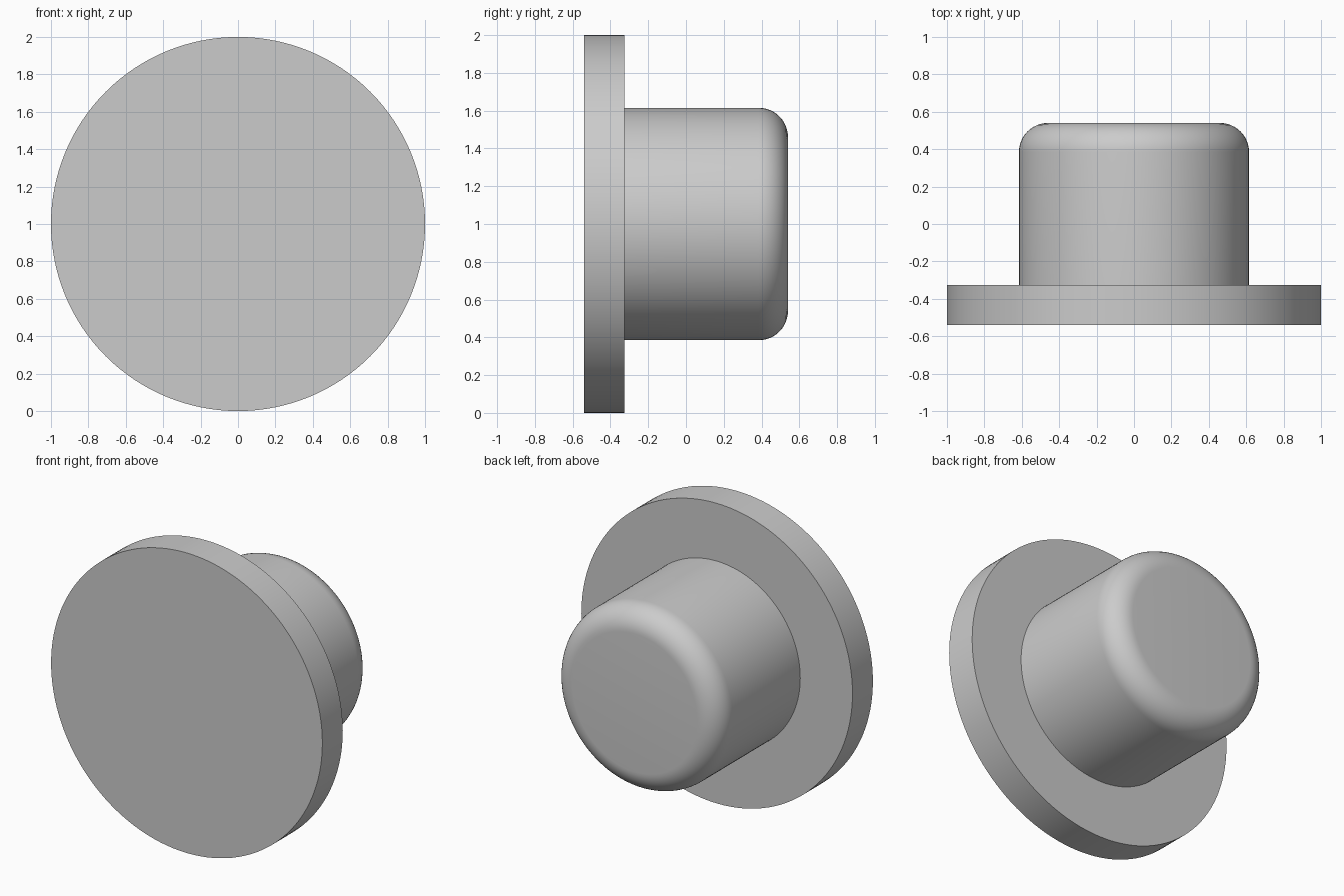
import bpy
import bmesh
from math import sin, cos, pi, radians
from mathutils import Vector

cube = bpy.data.objects.get("Cube")
if cube:
    bpy.data.objects.remove(cube, do_unlink=True)

# Single plain grey
GREY = (0.6, 0.6, 0.6, 1.0)
grey = bpy.data.materials.new("plain_grey")
grey.use_nodes = True
grey.diffuse_color = GREY
grey.node_tree.nodes["Principled BSDF"].inputs["Base Color"].default_value = GREY

SEGMENTS = 128
CENTRE_Z = 1.0


def turned_part(name, profile):
    """Revolve (radius, y) points about the y axis, with flat shaded caps."""
    bm = bmesh.new()
    verts = [bm.verts.new((r, y, 0)) for r, y in profile]
    edges = [bm.edges.new(pair) for pair in zip(verts, verts[1:])]
    bmesh.ops.spin(bm, geom=verts + edges, cent=(0, 0, 0), axis=(0, 1, 0),
                   angle=2 * pi, steps=SEGMENTS, use_merge=True)
    bmesh.ops.remove_doubles(bm, verts=bm.verts, dist=0.0001)
    # Merge each flat end into one face
    for y in (profile[0][1], profile[-1][1]):
        cap = [f for f in bm.faces if all(abs(v.co.y - y) < 0.0001 for v in f.verts)]
        bmesh.ops.dissolve_faces(bm, faces=cap, use_verts=False)
    bmesh.ops.recalc_face_normals(bm, faces=bm.faces)
    mesh = bpy.data.meshes.new(name)
    bm.to_mesh(mesh)
    bm.free()
    mesh.materials.append(grey)
    part = bpy.data.objects.new(name, mesh)
    part.location = Vector((0, 0, CENTRE_Z))
    bpy.context.collection.objects.link(part)
    bpy.ops.object.select_all(action="DESELECT")
    part.select_set(True)
    bpy.context.view_layer.objects.active = part
    bpy.ops.object.shade_smooth_by_angle(angle=radians(30))
    return part


FRONT, FLANGE_BACK, BACK = -0.54, -0.325, 0.54
PLUG_RADIUS, FILLET, FILLET_STEPS = 0.615, 0.155, 12

# Wide disc at the front
turned_part("flange_disc", [(0, FRONT), (1, FRONT), (1, FLANGE_BACK), (0, FLANGE_BACK)])

# Narrower plug behind it, with a rounded rear rim
rim = []
for i in range(FILLET_STEPS + 1):
    a = pi / 2 * i / FILLET_STEPS
    rim.append((PLUG_RADIUS - FILLET + FILLET * cos(a), BACK - FILLET + FILLET * sin(a)))
base = FLANGE_BACK - 0.05
turned_part("plug", [(0, base), (PLUG_RADIUS, base)] + rim + [(0, BACK)])
